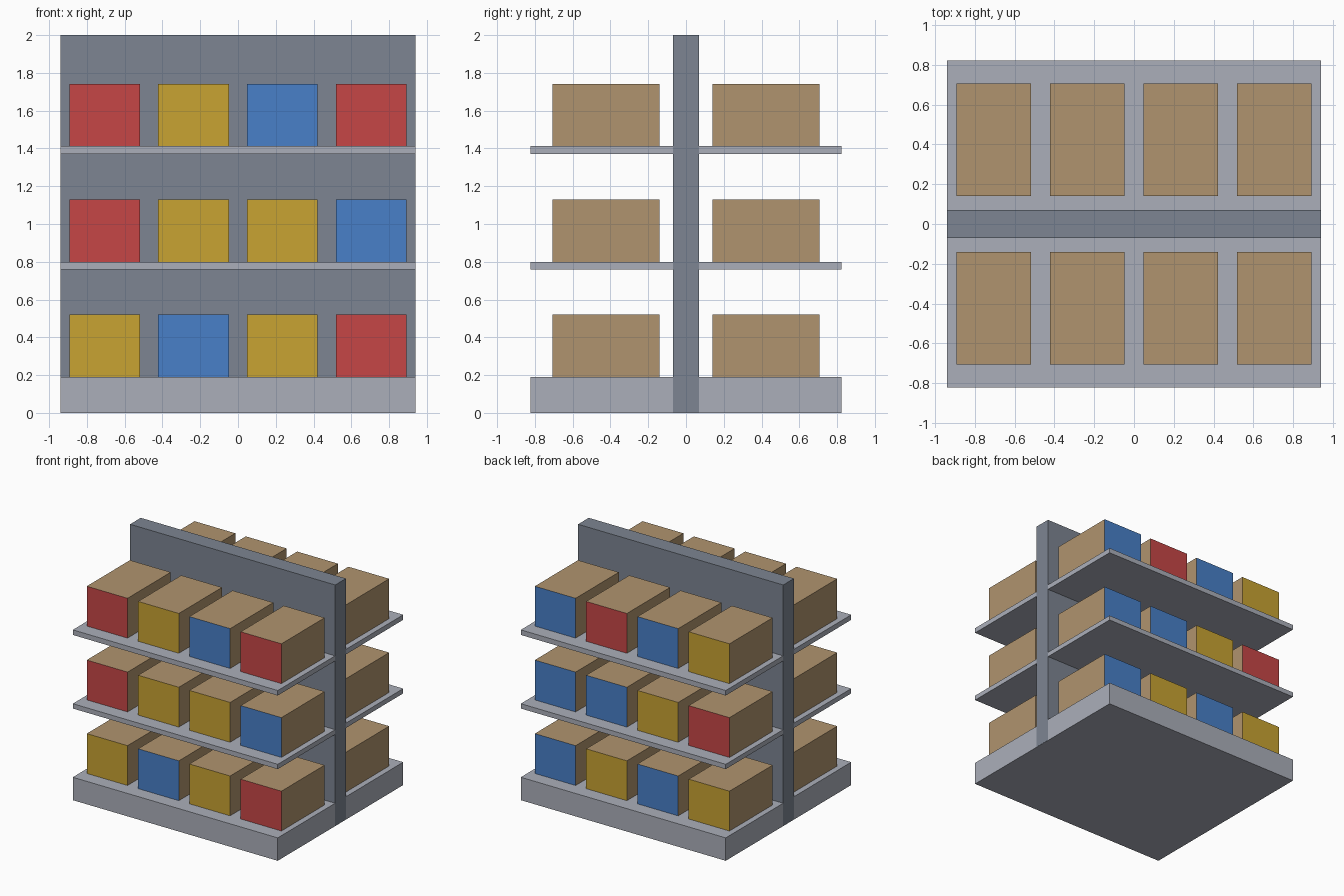
import bpy
import bmesh
from mathutils import Vector

if "Cube" in bpy.data.objects:
    bpy.data.objects.remove(bpy.data.objects["Cube"])


def material(name, rgb):
    """Flat material from 0-255 display values, stored as linear."""
    lin = [((c / 255 + 0.055) / 1.055) ** 2.4 for c in rgb]
    m = bpy.data.materials.new(name)
    m.diffuse_color = (*lin, 1.0)
    m.use_nodes = True
    m.node_tree.nodes["Principled BSDF"].inputs["Base Color"].default_value = m.diffuse_color
    return m


SHELF = material("light grey metal", (171, 175, 186))
PANEL = material("slate grey metal", (125, 133, 146))
CARDBOARD = material("cardboard tan", (176, 148, 110))
LABELS = {
    "R": material("red label", (198, 70, 70)),
    "Y": material("mustard label", (200, 163, 50)),
    "B": material("blue label", (72, 128, 200)),
}


def block(name, lo, hi, mat, front_mat=None, facing=-1):
    """Box between two corners; the face looking along y * facing may differ."""
    lo, hi = Vector(lo), Vector(hi)
    centre, size = (lo + hi) / 2, hi - lo
    bm = bmesh.new()
    bmesh.ops.create_cube(bm, size=1)
    bmesh.ops.scale(bm, vec=size, verts=bm.verts)
    bm.normal_update()
    if front_mat:
        for f in bm.faces:
            f.material_index = int(f.normal.y * facing > 0.9)
    mesh = bpy.data.meshes.new(name)
    bm.to_mesh(mesh)
    bm.free()
    mesh.materials.append(mat)
    if front_mat:
        mesh.materials.append(front_mat)
    ob = bpy.data.objects.new(name, mesh)
    ob.location = centre
    bpy.context.collection.objects.link(ob)
    return ob


W, D = 0.94, 0.822          # half width and half depth of the unit
BOX_W, BOX_H = 0.374, 0.33  # product box width and height

# Central divider, a hair wider than the shelves so its ends stay visible
block("back_panel", (-W - 0.001, -0.07, 0.001), (W + 0.001, 0.07, 2.0), PANEL)

# Base plinth and the two upper shelves
levels = [("base", 0.0, 0.19), ("middle_shelf", 0.76, 0.80), ("top_shelf", 1.37, 1.412)]
for name, z0, z1 in levels:
    block(name, (-W, -D, z0), (W, D, z1), SHELF)

# Rows of boxes, listed from -x to +x, bottom level first
stock = {
    "front": (-1, ["YBYR", "RYYB", "RYBR"]),
    "rear": (1, ["YBYB", "RYBB", "YBRB"]),
}
for side, (sign, rows) in stock.items():
    for (level, _, z), row in zip(levels, rows):
        for i, key in enumerate(row):
            x = -0.706 + i * 0.4705
            y0, y1 = sorted((sign * 0.14, sign * 0.706))
            block(f"{side}_{level}_box_{i + 1}",
                  (x - BOX_W / 2, y0, z), (x + BOX_W / 2, y1, z + BOX_H),
                  CARDBOARD, LABELS[key], sign)
